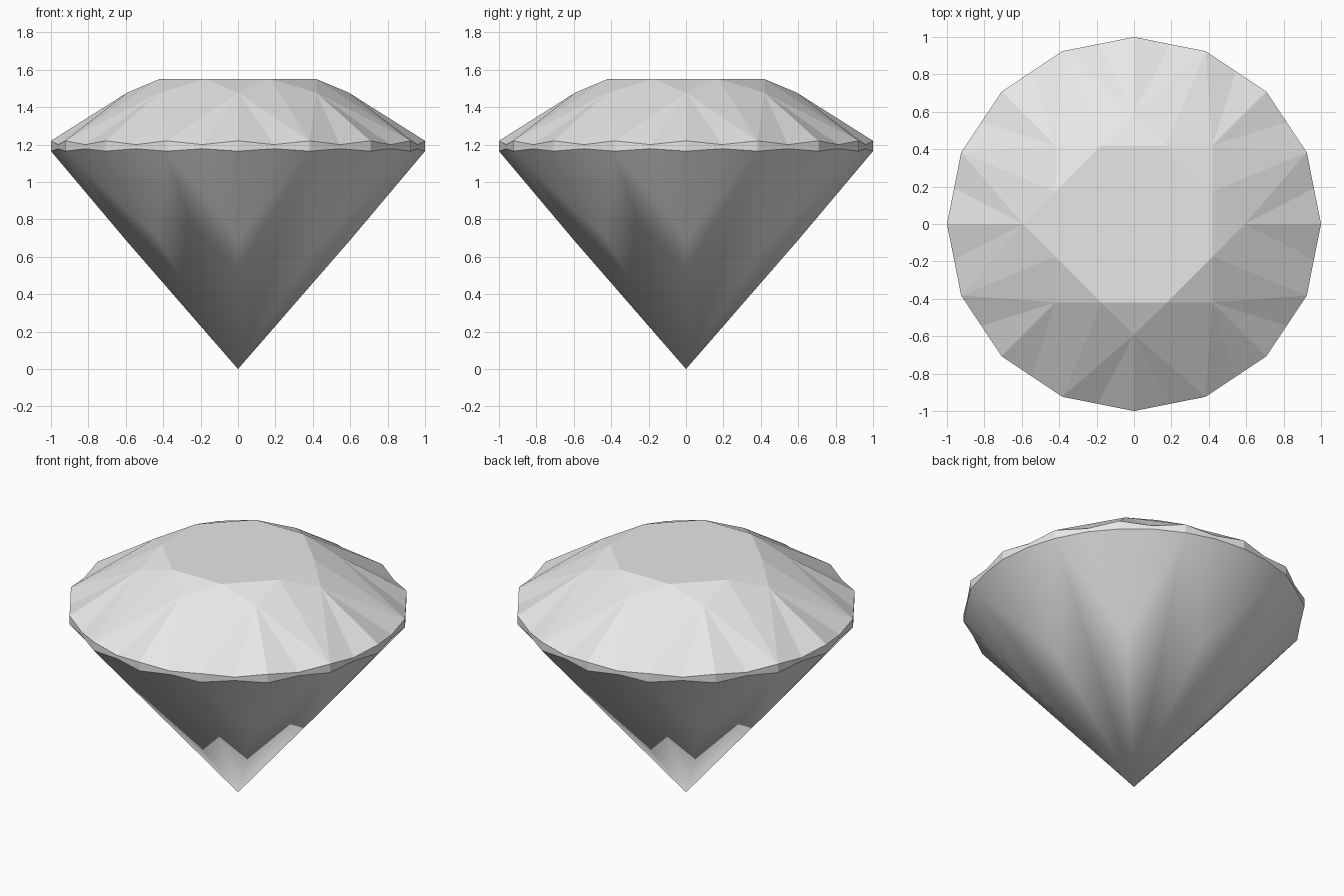
import bpy
import math

cube = bpy.data.objects.get("Cube")
if cube:
    bpy.data.objects.remove(cube, do_unlink=True)

FOLDS = 8
STEP = math.tau / FOLDS

# One pale grey for the whole stone
grey = bpy.data.materials.new("pale_grey")
grey.use_nodes = True
colour = (0.8, 0.8, 0.8, 1)
grey.diffuse_color = colour
grey.node_tree.nodes["Principled BSDF"].inputs["Base Color"].default_value = colour


def ring(radius, z, count=FOLDS, turn=0.0):
    """Evenly spaced points; turn is a fraction of one spacing."""
    angles = [(i + turn) * math.tau / count for i in range(count)]
    return [(radius * math.cos(a), radius * math.sin(a), z) for a in angles]


def build(name, rings, faces, smooth=False):
    """Faces list (ring, index) pairs, wrapped around each ring."""
    starts, points = [], []
    for r in rings:
        starts.append(len(points))
        points += r
    polys = [[starts[r] + i % len(rings[r]) for r, i in f] for f in faces]
    mesh = bpy.data.meshes.new(name)
    mesh.from_pydata(points, [], polys)
    mesh.materials.append(grey)
    for p in mesh.polygons:
        p.use_smooth = smooth
    mesh.update()
    obj = bpy.data.objects.new(name, mesh)
    bpy.context.collection.objects.link(obj)


# Scalloped girdle outlines: corners, and the middles of the straight sides
SIDES = FOLDS * 2
MID = math.cos(math.pi / SIDES)
top_corner = ring(1, 1.22, SIDES)
top_mid = ring(MID, 1.20, SIDES, 0.5)
low_corner = ring(1, 1.165, SIDES)
low_mid = ring(MID, 1.178, SIDES, 0.5)

# Crown: table, star facets, kites and upper girdle facets
table = ring(0.455, 1.55, turn=0.5)
star = ring(0.592, 1.478)
T, S, C, M = range(4)
faces = [[(T, i) for i in range(FOLDS)]]
for i in range(FOLDS):
    g = 2 * i
    faces += [
        [(T, i - 1), (S, i), (T, i)],
        [(T, i), (S, i), (C, g + 1)],
        [(T, i), (C, g + 1), (S, i + 1)],
        [(S, i), (C, g), (M, g)],
        [(S, i), (M, g), (C, g + 1)],
        [(S, i), (M, g - 1), (C, g)],
        [(S, i), (C, g - 1), (M, g - 1)],
    ]
build("crown", [table, star, top_corner, top_mid], faces)

# Girdle: thin flat-sided band
faces = []
for i in range(SIDES):
    faces += [
        [(0, i), (2, i), (3, i), (1, i)],
        [(1, i), (3, i), (2, i + 1), (0, i + 1)],
    ]
build("girdle", [top_corner, top_mid, low_corner, low_mid], faces)

# Pavilion: long kites to the tip and lower girdle facets, smooth shaded
tip = [(0, 0, 0)]
waist = ring(0.6, 0.69)
P, W, C, M = range(4)
faces = []
for i in range(FOLDS):
    g = 2 * i
    faces += [
        [(P, 0), (C, g + 1), (W, i)],
        [(P, 0), (W, i + 1), (C, g + 1)],
        [(W, i), (M, g), (C, g)],
        [(W, i), (C, g + 1), (M, g)],
        [(W, i), (C, g), (M, g - 1)],
        [(W, i), (M, g - 1), (C, g - 1)],
    ]
build("pavilion", [tip, waist, low_corner, low_mid], faces, smooth=True)
